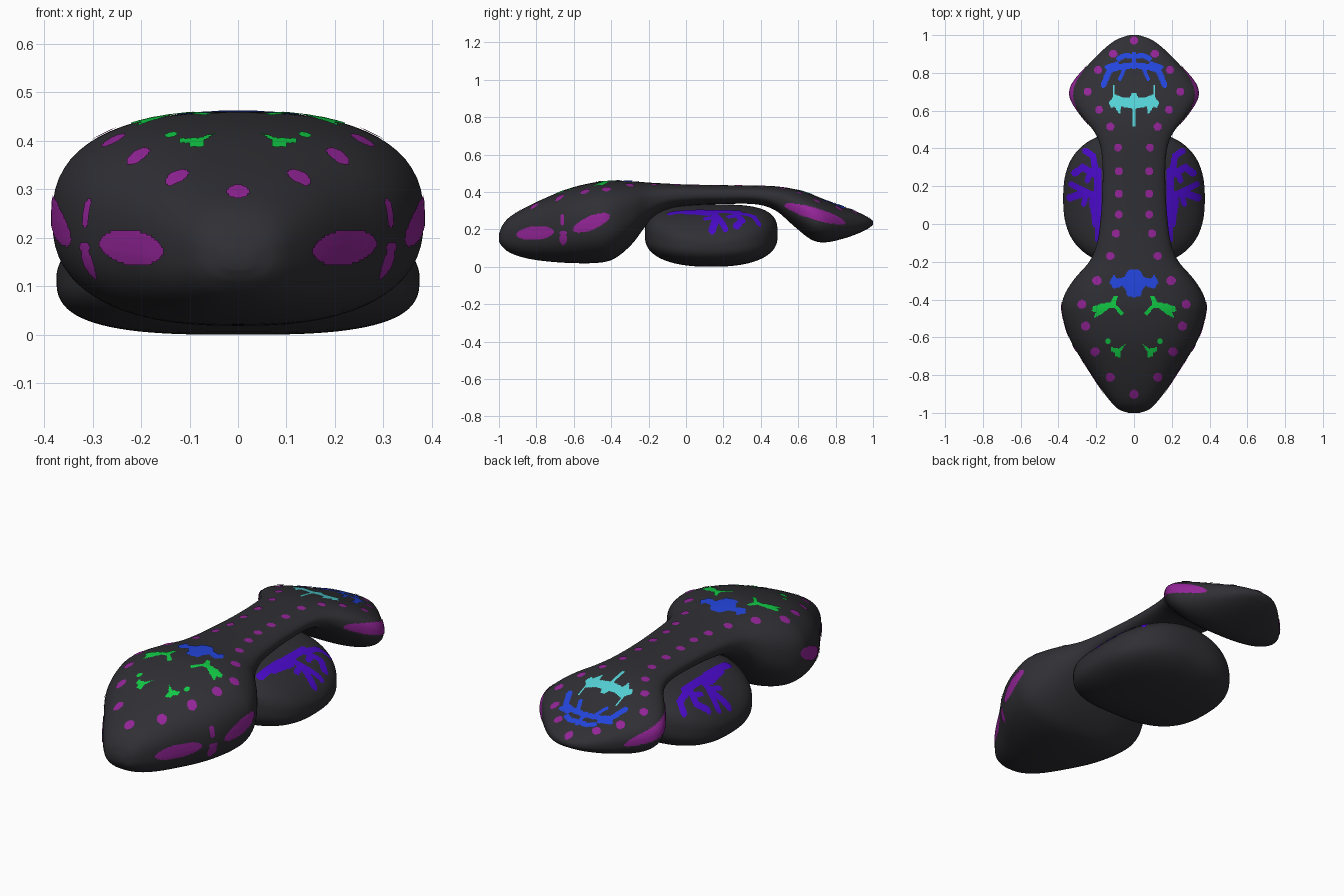
import bpy, math
from mathutils import Vector, geometry
from mathutils.bvhtree import BVHTree

if "Cube" in bpy.data.objects:
    bpy.data.objects.remove(bpy.data.objects["Cube"])


def material(name, rgb):
    m = bpy.data.materials.new(name)
    m.diffuse_color = (*rgb, 1)
    m.use_nodes = True
    m.node_tree.nodes["Principled BSDF"].inputs["Base Color"].default_value = m.diffuse_color
    return m


CHARCOAL = material("charcoal", (0.029, 0.029, 0.035))
MAGENTA = material("magenta", (0.29, 0.018, 0.31))
BLUE = material("blue", (0.017, 0.06, 0.72))
GREEN = material("green", (0.006, 0.60, 0.06))
CYAN = material("cyan", (0.09, 0.65, 0.68))
VIOLET = material("violet", (0.07, 0.003, 0.60))


def add_object(name, verts, faces, mat):
    me = bpy.data.meshes.new(name)
    me.from_pydata(verts, [], faces)
    me.materials.append(mat)
    me.polygons.foreach_set("use_smooth", [True] * len(me.polygons))
    me.update()
    ob = bpy.data.objects.new(name, me)
    bpy.context.collection.objects.link(ob)
    return ob


def ring(cx, hw, zb, zt, n_low, n_up, count=64):
    """Rounded-box section: list of (across, z)."""
    pts, mid, h = [], (zb + zt) / 2, (zt - zb) / 2
    for i in range(count):
        a = 2 * math.pi * i / count
        c, s = math.cos(a), math.sin(a)
        e = 2 / (n_up if s > 0 else n_low)
        pts.append((cx + hw * math.copysign(abs(c) ** e, c),
                    mid + h * math.copysign(abs(s) ** e, s)))
    return pts


def loft(name, rings, flip):
    n = len(rings[0])
    verts = [v for r in rings for v in r]
    faces = [(k * n + i, k * n + (i + 1) % n, (k + 1) * n + (i + 1) % n, (k + 1) * n + i)
             for k in range(len(rings) - 1) for i in range(n)]
    faces += [tuple(reversed(range(n))), tuple(range(len(verts) - n, len(verts)))]
    if flip:
        faces = [tuple(reversed(f)) for f in faces]
    ob = add_object(name, verts, faces, CHARCOAL)
    return ob, BVHTree.FromPolygons([Vector(v) for v in verts], faces)


# Body: stations of y, half width, bottom, top
STATIONS = [
    (-1.00, .03, .135, .175), (-.985, .075, .11, .215), (-.95, .115, .08, .26),
    (-.88, .17, .052, .305), (-.78, .235, .033, .355), (-.62, .335, .02, .42),
    (-.46, .382, .022, .456), (-.38, .37, .045, .46), (-.29, .315, .12, .457),
    (-.20, .237, .235, .45), (-.11, .198, .30, .445), (0, .18, .325, .44),
    (.20, .166, .335, .436), (.38, .172, .333, .434), (.48, .205, .30, .43),
    (.58, .285, .215, .415), (.67, .338, .145, .387), (.74, .328, .13, .36),
    (.84, .245, .15, .322), (.93, .155, .182, .287), (.98, .085, .208, .26),
    (1.00, .025, .225, .245)]


def smooth_stations(st, steps):
    out, last = [], len(st) - 1

    def slope(i, c):
        a, b = st[max(i - 1, 0)], st[min(i + 1, last)]
        return (b[c] - a[c]) / (b[0] - a[0])
    for i in range(last):
        d = st[i + 1][0] - st[i][0]
        for k in range(steps):
            t = k / steps
            row = [st[i][0] + d * t]
            for c in (1, 2, 3):
                row.append((2*t**3 - 3*t*t + 1) * st[i][c] + (t**3 - 2*t*t + t) * d * slope(i, c)
                           + (3*t*t - 2*t**3) * st[i + 1][c] + (t**3 - t*t) * d * slope(i + 1, c))
            out.append(row)
    return out + [st[-1]]


body, body_tree = loft("body", [[(x, y, z) for x, z in ring(0, w, zb, zt, 2.5, 2.5)]
                                for y, w, zb, zt in smooth_stations(STATIONS, 5)], True)

# Pod slung under the bridge of the body, lofted sideways
pod_rings = []
for k in range(49):
    a = (k / 24 - 1) * math.pi / 2 * 0.985
    u = abs(math.sin(a))
    zb = .12 - .12 * (1 - u ** 3) ** (1 / 3)
    zt = .12 + .213 * (1 - u ** 1.8) ** .6
    hw = .355 * (1 - u ** 2.5) ** .4
    pod_rings.append([(.375 * math.sin(a), y, z) for y, z in ring(.135, hw, zb, zt, 2.4, 3.3)])
pod, pod_tree = loft("pod", pod_rings, False)


# Marking shapes: each is (bounds, inside test) in a flat plane
def poly(pts):
    def inside(p):
        hit = False
        for (ax, ay), (bx, by) in zip(pts, pts[1:] + pts[:1]):
            if (ay > p[1]) != (by > p[1]) and p[0] < (bx - ax) * (p[1] - ay) / (by - ay) + ax:
                hit = not hit
        return hit
    xs, ys = zip(*pts)
    return (min(xs), max(xs), min(ys), max(ys)), inside


def stroke(r, *pts):
    def inside(p):
        q = Vector(p)
        for a, b in zip(pts, pts[1:]):
            a, b = Vector(a), Vector(b)
            f = min(max(geometry.intersect_point_line(q, a, b)[1], 0), 1)
            if (q - a.lerp(b, f)).length < r:
                return True
        return False
    xs, ys = zip(*pts)
    return (min(xs) - r, max(xs) + r, min(ys) - r, max(ys) + r), inside


def oval(cx, cy, rx, ry, deg=0):
    c, s, m = math.cos(math.radians(deg)), math.sin(math.radians(deg)), max(rx, ry)

    def inside(p):
        dx, dy = p[0] - cx, p[1] - cy
        return ((dx * c + dy * s) / rx) ** 2 + ((dy * c - dx * s) / ry) ** 2 < 1
    return (cx - m, cx + m, cy - m, cy + m), inside


def marking(name, shapes, mat, tree, side=False, step=.005):
    """Thin skin draped on the surface from above or from the right, mirrored in x."""
    cells = set()
    for (x0, x1, y0, y1), inside in shapes:
        lo = math.floor(x0 / step) if side else max(0, math.floor(x0 / step))
        for i in range(lo, math.ceil(x1 / step)):
            for j in range(math.floor(y0 / step), math.ceil(y1 / step)):
                if inside(((i + .5) * step, (j + .5) * step)):
                    cells.add((i, j))
    ray = Vector((-1, 0, 0)) if side else Vector((0, 0, -1))
    index, verts, faces = {}, [], []

    def corner(i, j):
        if (i, j) not in index:
            a, b = i * step, j * step
            hit, nor, _, _ = tree.ray_cast(Vector((2, a, b)) if side else Vector((a, b, 2)), ray)
            index[i, j] = None
            if hit:
                if nor.dot(ray) > 0:
                    nor = -nor
                index[i, j] = len(verts)
                p = hit + nor * .003
                verts.append((0 if i == 0 and not side else p.x, p.y, p.z))
        return index[i, j]
    for i, j in sorted(cells):
        f = [corner(i, j), corner(i + 1, j), corner(i + 1, j + 1), corner(i, j + 1)]
        if None not in f:
            faces.append(f)
    ob = add_object(name, verts, faces, mat)
    ob.modifiers.new("mirror", 'MIRROR')


# Row of round spots around the top
SPOTS = [(0, .97), (.11, .9), (.19, .815), (.245, .7), (.185, .605), (.125, .515), (.085, .405),
         (.08, .28), (.08, .16), (.08, .05), (.095, -.05), (.125, -.17), (.195, -.3), (.275, -.425),
         (.255, -.54), (.205, -.675), (.125, -.81), (0, -.9)]
marking("top_spots", [oval(x, y, .021 if y > -.25 else .024, .021 if y > -.25 else .024)
                      for x, y in SPOTS], MAGENTA, body_tree, step=.004)

# Long ovals on the flanks
marking("flank_ovals", [oval(-.805, .18, .1, .036, 5), oval(-.505, .235, .105, .036, 23),
                        oval(.69, .282, .168, .03, -17), oval(-.66, .25, .012, .032),
                        oval(-.655, .15, .019, .034), oval(-.655, .18, .022, .012)],
        MAGENTA, body_tree, side=True)

# Front crest and green marks
marking("front_crest", [poly([(-.01, -.24), (.03, -.243), (.05, -.28), (.09, -.29), (.105, -.268),
                              (.13, -.31), (.105, -.345), (.06, -.325), (.04, -.36), (.035, -.385),
                              (-.01, -.39)])], BLUE, body_tree)
marking("front_marks", [poly([(.085, -.38), (.105, -.38), (.125, -.415), (.17, -.42), (.215, -.435),
                              (.225, -.46), (.2, -.465), (.212, -.5), (.17, -.475), (.13, -.445),
                              (.1, -.447), (.068, -.487), (.055, -.47), (.098, -.425)]),
                        oval(.137, -.62, .014, .017),
                        poly([(.045, -.635), (.08, -.658), (.12, -.65), (.12, -.675), (.1, -.68),
                              (.1, -.7), (.07, -.705), (.07, -.675)])], GREEN, body_tree)

# Rear emblem shapes
marking("rear_fork", [poly([(-.01, .695), (.012, .69), (.02, .67), (.06, .67), (.1, .685), (.135, .64),
                            (.12, .61), (.105, .622), (.09, .6), (.075, .58), (.068, .62), (.01, .61),
                            (.008, .515), (-.01, .515)]),
                      poly([(.104, .66), (.114, .66), (.114, .735), (.104, .735)])],
        CYAN, body_tree, step=.004)
marking("rear_arcs", [stroke(.014, (0, .885), (.045, .893), (.08, .875)), stroke(.012, (0, .9), (0, .83)),
                      stroke(.015, (0, .84), (.08, .83), (.13, .81), (.162, .735)),
                      stroke(.01, (.045, .835), (.075, .765)), stroke(.01, (.09, .85), (.145, .83))],
        BLUE, body_tree)

# Branching marks on the pod
marking("pod_branches", [stroke(.02, (.185, -.08), (.19, .28)), stroke(.016, (.2, .26), (.215, .36), (.255, .385)),
                         stroke(.018, (.2, .26), (.27, .3), (.31, .27)), stroke(.02, (.2, .15), (.26, .165), (.335, .14)),
                         stroke(.016, (.25, .17), (.33, .21)), stroke(.014, (.25, .16), (.265, .105)),
                         stroke(.018, (.2, .0), (.22, .12)), stroke(.014, (.23, .28), (.245, .23))],
        VIOLET, pod_tree)
